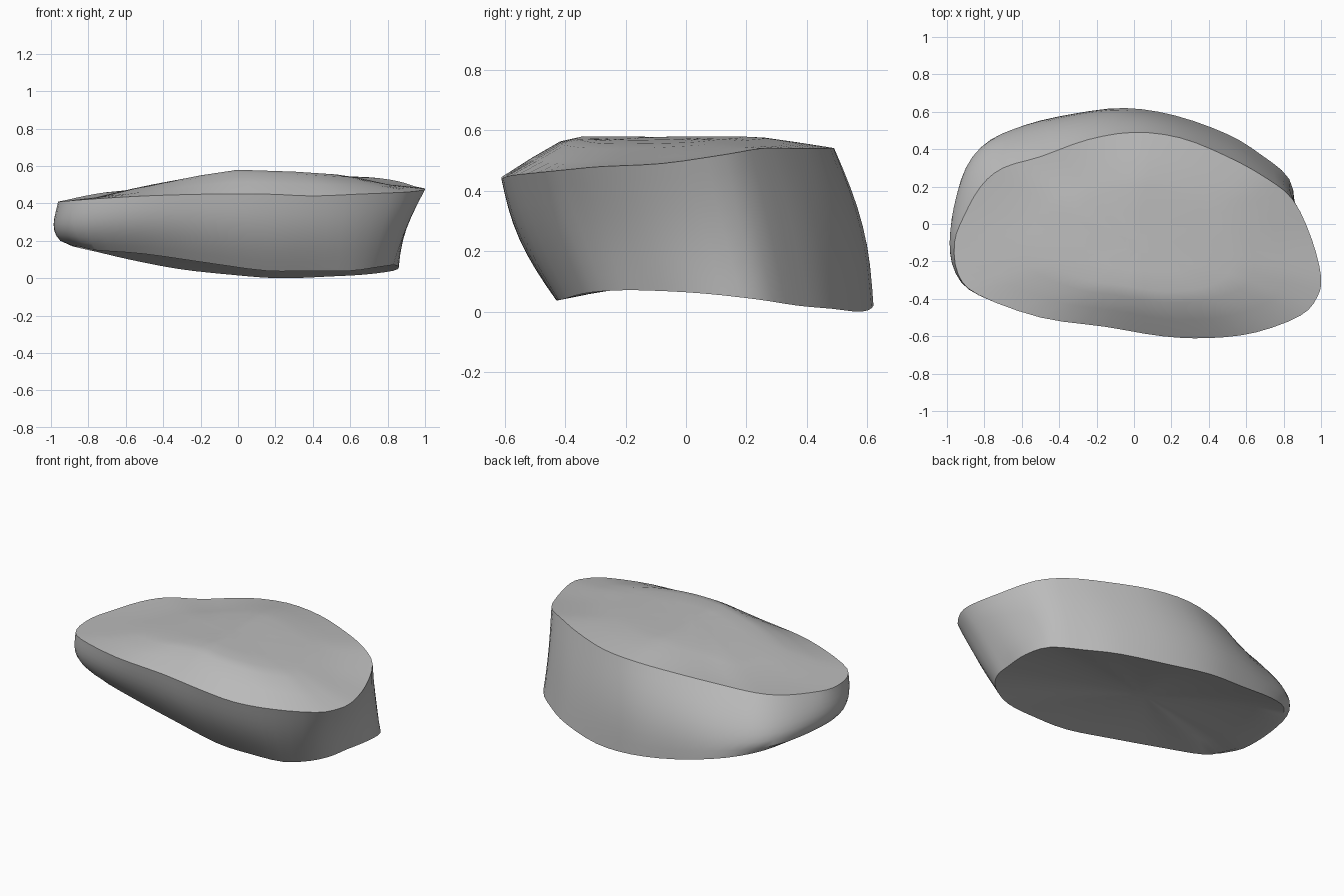
import bpy
import bmesh
import math
from mathutils import Vector

# Remove the default object
default_cube = bpy.data.objects.get("Cube")
if default_cube:
    bpy.data.objects.remove(default_cube, do_unlink=True)

# Upper rim and matching lower rim, in hundredths, counterclockwise from the left
upper_rim = [
    (100, -28, 48), (95, -8, 49), (85, 13, 52), (70, 25, 54), (50, 36, 54),
    (25, 46, 54), (0, 49, 54), (-25, 45, 52), (-50, 36, 48), (-70, 30, 46),
    (-82, 20, 44), (-91, 4, 42), (-96, -10, 41), (-94, -27, 41), (-83, -38, 42),
    (-50, -50, 44), (-15, -55, 45), (15, -60, 45), (40, -61, 44), (65, -58, 45),
    (89, -49, 46), (98, -39, 47)]
lower_rim = [
    (84, -12, 7), (86, 6, 6), (83, 24, 4), (68, 37, 2), (50, 48, 1),
    (22, 58, 0), (-5, 62, 2), (-32, 59, 5), (-58, 53, 10), (-75, 44, 14),
    (-84, 30, 16), (-88, 10, 17), (-88, -10, 17), (-85, -20, 17), (-76, -28, 15),
    (-50, -35, 13), (-15, -39, 8), (15, -42, 4), (38, -43, 4), (60, -41, 4),
    (75, -34, 6), (82, -24, 7)]
# Height of the crown along the length
crown = [(-80, 45), (-60, 48), (-40, 51), (-20, 55), (0, 58), (30, 57), (60, 55), (80, 52)]


def smooth_loop(points, steps=3):
    """Closed Catmull-Rom curve through the points, in units."""
    points = [Vector(p) / 100 for p in points]
    count = len(points)
    curve = []
    for i in range(count):
        a, b, c, d = (points[(i + k) % count] for k in (-1, 0, 1, 2))
        for step in range(steps):
            t = step / steps
            curve.append(b + (c - a) * t / 2 + (a - b * 2.5 + c * 2 - d / 2) * t ** 2
                         + (b * 3 - a - c * 3 + d) * t ** 3 / 2)
    return curve


def crown_height(x):
    """Linear interpolation along the crown profile."""
    x = max(crown[0][0], min(crown[-1][0], x * 100))
    for (xa, za), (xb, zb) in zip(crown, crown[1:]):
        if x <= xb:
            return (za + (zb - za) * (x - xa) / (xb - xa)) / 100


def wall_ring(top, bottom, t):
    """Blend the two rims and swell the wall outward, low and full at the narrow end."""
    blend = [b.lerp(a, t) for a, b in zip(top, bottom)]
    count = len(blend)
    ring = []
    for i, p in enumerate(blend):
        along = blend[(i + 1) % count] - blend[i - 1]
        outward = Vector((along.y, -along.x, 0)).normalized()
        lowness = 1 - 0.4 * max(0, -outward.x)
        swell = (0.03 - 0.045 * outward.x) * math.sin(math.pi * t ** lowness)
        ring.append(p + outward * swell)
    return ring


def crown_ring(top, centre, scale, rise):
    """Shrink the upper rim and lift it towards the crown."""
    ring = []
    for p in top:
        q = centre.lerp(p, scale)
        q.z = p.z + (crown_height(q.x) - p.z) * rise
        ring.append(q)
    return ring


def base_ring(bottom, centre, scale):
    """Shrink the lower rim and arch it up into a shallow vault."""
    lift = Vector((0, 0, 0.05 * (1 - scale ** 2)))
    return [centre.lerp(p, scale) + lift for p in bottom]


def bridge(bm, first, second):
    for i in range(len(first)):
        j = (i + 1) % len(first)
        bm.faces.new((first[i], first[j], second[j], second[i]))


top = smooth_loop(upper_rim)
bottom = smooth_loop(lower_rim)
top_centre = Vector((0.05, -0.11, 0))
base_centre = Vector((0, 0.08, 0.05))

# Rings from the base, up the wall, and over the crown
rings = [base_ring(bottom, base_centre, scale) for scale in (0.1, 0.35, 0.6, 0.8)]
rings += [wall_ring(top, bottom, step / 8) for step in range(9)]
for scale, rise in ((0.8, 0.5), (0.62, 0.9), (0.5, 1), (0.3, 1), (0.1, 1)):
    rings.append(crown_ring(top, top_centre, scale, rise))

bm = bmesh.new()
loops = [[bm.verts.new(p) for p in ring] for ring in rings]
for first, second in zip(loops, loops[1:]):
    bridge(bm, first, second)
for end in (loops[0], loops[-1]):
    bm.faces.new(end)
bmesh.ops.recalc_face_normals(bm, faces=bm.faces)

mesh = bpy.data.meshes.new("curved_pad")
bm.to_mesh(mesh)
bm.free()
pad = bpy.data.objects.new("curved_pad", mesh)
bpy.context.collection.objects.link(pad)

# Plain grey material
grey = bpy.data.materials.new("plain_grey")
grey.use_nodes = True
colour = (0.5, 0.5, 0.5, 1)
grey.diffuse_color = colour
grey.node_tree.nodes["Principled BSDF"].inputs["Base Color"].default_value = colour
mesh.materials.append(grey)

# Smooth surfaces with crisp rims
bpy.ops.object.select_all(action="DESELECT")
pad.select_set(True)
bpy.context.view_layer.objects.active = pad
bpy.ops.object.shade_smooth_by_angle(angle=math.radians(40))
